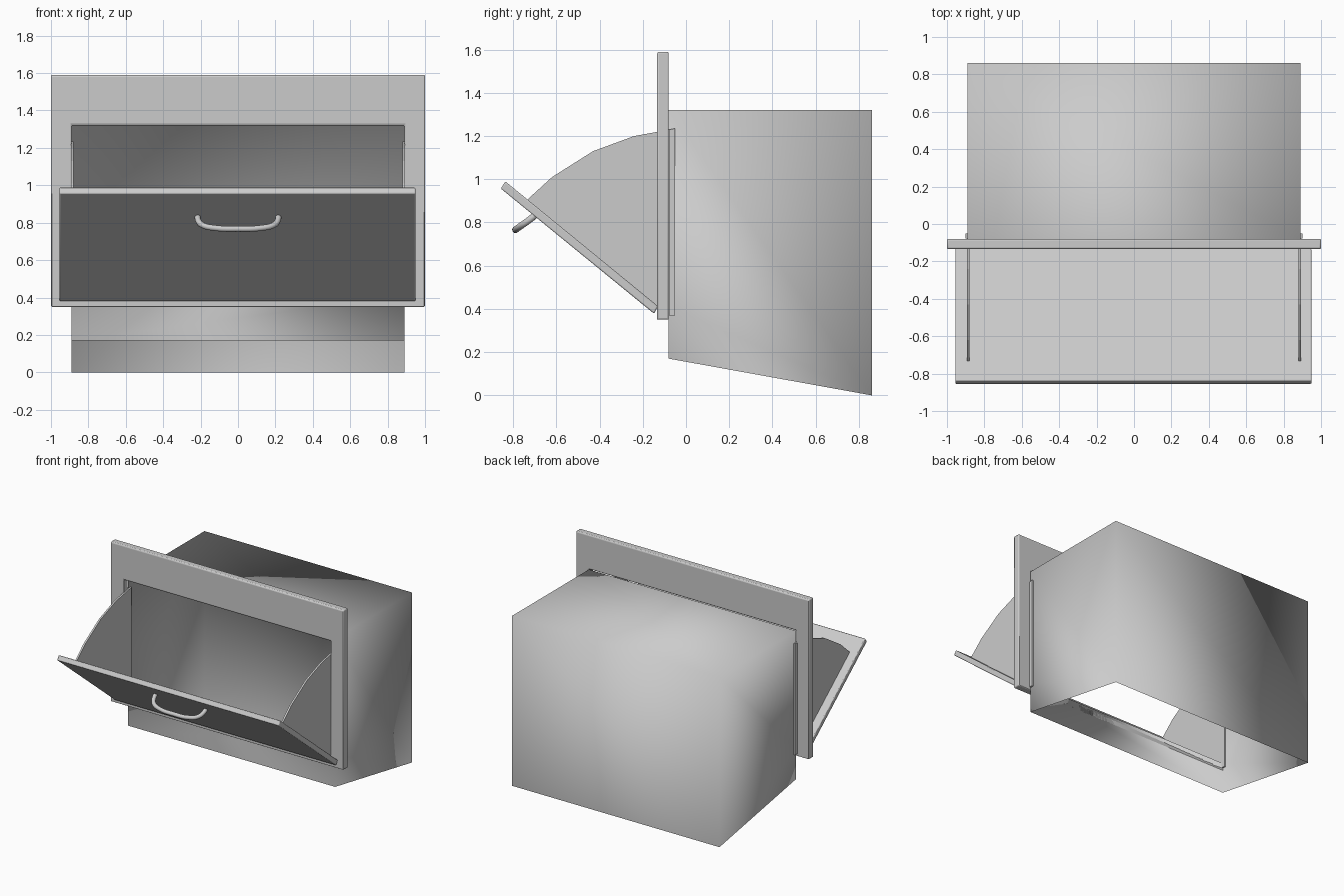
import bpy, bmesh, math
from mathutils import Vector

if "Cube" in bpy.data.objects:
    bpy.data.objects.remove(bpy.data.objects["Cube"])


def make_object(name, verts, faces, bevel=0.0, smooth=None):
    mesh = bpy.data.meshes.new(name)
    bm = bmesh.new()
    vs = [bm.verts.new(v) for v in verts]
    for f in faces:
        bm.faces.new([vs[i] for i in f])
    bmesh.ops.recalc_face_normals(bm, faces=bm.faces)
    bm.to_mesh(mesh)
    bm.free()
    obj = bpy.data.objects.new(name, mesh)
    bpy.context.collection.objects.link(obj)
    if bevel:
        mod = obj.modifiers.new("soft_edges", 'BEVEL')
        mod.width = bevel
        mod.segments = 2
    if smooth == "all":
        mesh.shade_smooth()
    elif smooth == "angle":
        bpy.ops.object.select_all(action='DESELECT')
        obj.select_set(True)
        bpy.context.view_layer.objects.active = obj
        bpy.ops.object.shade_smooth_by_angle(angle=math.radians(35))
    return obj


def extrude_x(name, profile, x0, x1, **kw):
    """Solid from a (y, z) profile stretched between two x positions."""
    n = len(profile)
    verts = [(x, y, z) for x in (x0, x1) for y, z in profile]
    faces = [tuple(range(n)), tuple(range(n, 2 * n))]
    faces += [(i, (i + 1) % n, n + (i + 1) % n, n + i) for i in range(n)]
    return make_object(name, verts, faces, **kw)


HALF = 0.89                    # half width of housing and opening
FRONT, BACK = -0.08, 0.86      # housing depth
SILL, TOP = 0.41, 1.32         # opening height

# Housing: thin shell, open at the bottom and at the front opening
side = [(FRONT, 0.17), (BACK, 0.0), (BACK, TOP), (FRONT, TOP), (FRONT, SILL)]
verts = [(x, y, z) for x in (-HALF, HALF) for y, z in side]
make_object("housing", verts,
            [(0, 1, 2, 3, 4), (5, 6, 7, 8, 9), (1, 2, 7, 6),
             (2, 3, 8, 7), (0, 4, 9, 5)], smooth="all")


# Frame: flat rectangular surround with an opening
def ring(hw, z0, z1, y):
    return [(-hw, y, z0), (hw, y, z0), (hw, y, z1), (-hw, y, z1)]


rings = [ring(1.0, 0.35, 1.59, -0.134), ring(1.0, 0.35, 1.59, FRONT),
         ring(HALF, SILL, TOP, FRONT), ring(HALF, SILL, TOP, -0.134)]
faces = []
for r in range(4):
    a, b = 4 * r, 4 * ((r + 1) % 4)
    faces += [(a + i, a + (i + 1) % 4, b + (i + 1) % 4, b + i) for i in range(4)]
make_object("frame", sum(rings, []), faces, bevel=0.008, smooth="angle")

# Door: flat panel tilted open
extrude_x("door", [(-0.857, 0.957), (-0.148, 0.378), (-0.13, 0.413), (-0.836, 0.99)],
          -0.955, 0.949, bevel=0.006, smooth="angle")

# Side wings: fan shaped plates with a stop strip at the rear edge
wing = [(-0.05, 1.235), (-0.13, 1.22), (-0.24, 1.20), (-0.43, 1.13),
        (-0.62, 1.01), (-0.735, 0.905), (-0.14, 0.415), (-0.05, 0.37)]
strip = [(-0.078, 0.37), (-0.05, 0.37), (-0.05, 1.235), (-0.078, 1.23)]
for label, s in (("left", -1), ("right", 1)):
    extrude_x(label + "_wing", wing, s * 0.879, s * 0.893)
    extrude_x(label + "_stop_strip", strip, s * 0.879, s * 0.902)

# Handle: bowed round bar standing off the door
half = [(0.215, -0.69, 0.84), (0.213, -0.725, 0.812), (0.19, -0.76, 0.787),
        (0.12, -0.783, 0.771)]
path = [(-x, y, z) for x, y, z in half] + [(0, -0.788, 0.767)] + half[::-1]
curve = bpy.data.curves.new("handle_path", 'CURVE')
curve.dimensions = '3D'
curve.bevel_depth = 0.016
curve.bevel_resolution = 3
curve.use_fill_caps = True
spline = curve.splines.new('BEZIER')
spline.bezier_points.add(len(path) - 1)
spline.resolution_u = 4
for bp, co in zip(spline.bezier_points, path):
    bp.co = Vector(co)
    bp.handle_left_type = bp.handle_right_type = 'AUTO'
handle = bpy.data.objects.new("handle", curve)
bpy.context.collection.objects.link(handle)
